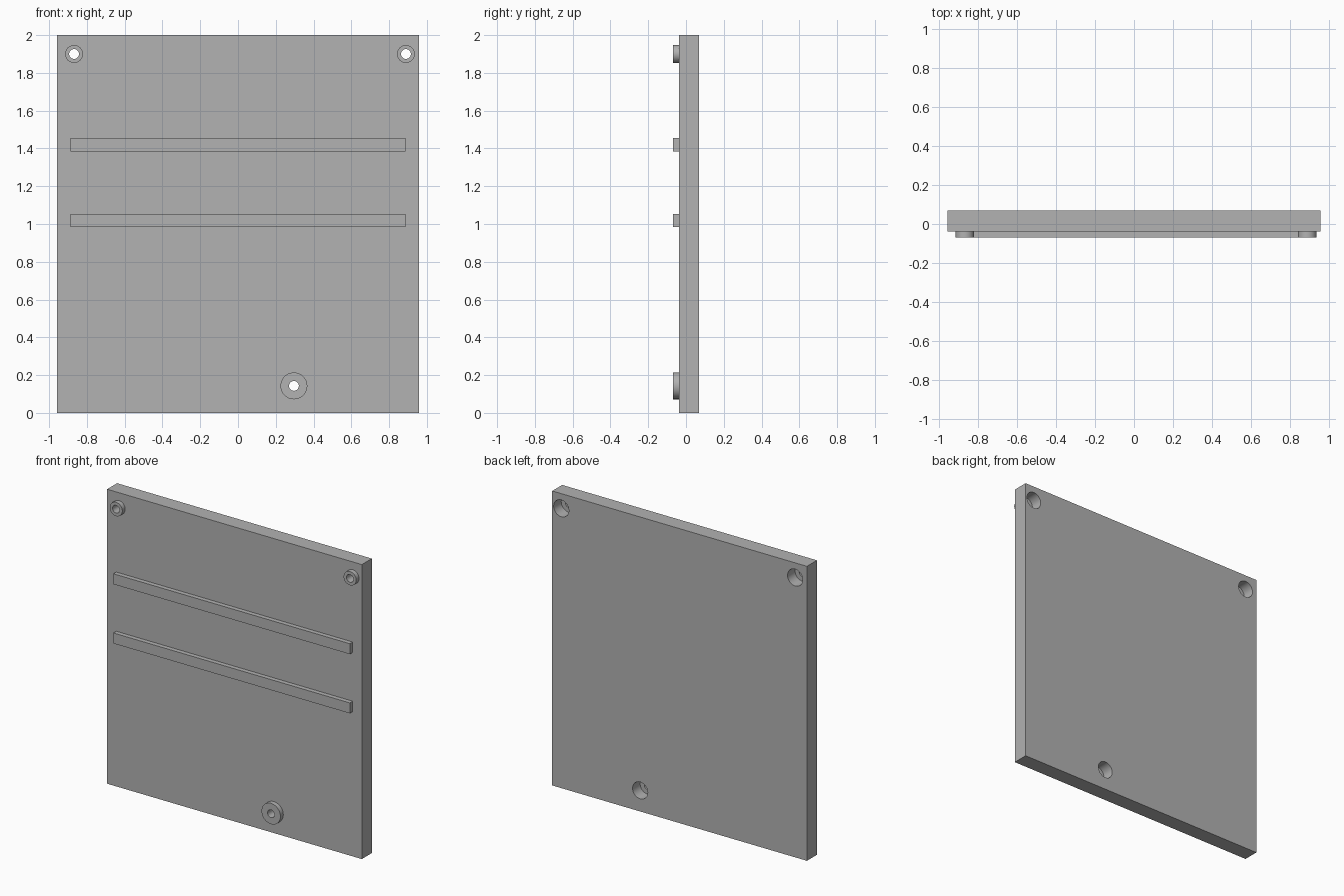
import bpy
from math import pi, radians

if "Cube" in bpy.data.objects:
    bpy.data.objects.remove(bpy.data.objects["Cube"])

grey = bpy.data.materials.new("plain grey")
grey.use_nodes = True
COLOUR = (0.445, 0.445, 0.445, 1)
grey.diffuse_color = COLOUR
grey.node_tree.nodes["Principled BSDF"].inputs["Base Color"].default_value = COLOUR

# Depths, from the outer face of the bosses to the back of the panel
FRONT, FACE, FLOOR, BACK = -0.069, -0.038, -0.012, 0.069
HALF_WIDTH = 0.957


def finish(name):
    obj = bpy.context.object
    obj.name = name
    obj.data.materials.append(grey)
    return obj


def box(name, x, y, z):
    """Box between the given (low, high) limits."""
    bpy.ops.mesh.primitive_cube_add(size=1, location=[sum(r) / 2 for r in (x, y, z)])
    obj = finish(name)
    obj.scale = [r[1] - r[0] for r in (x, y, z)]
    bpy.ops.object.transform_apply(location=False, rotation=False, scale=True)
    return obj


def disc(name, x, z, radius, y0, y1):
    """Cylinder along y."""
    bpy.ops.mesh.primitive_cylinder_add(
        vertices=48, radius=radius, depth=y1 - y0,
        location=(x, (y0 + y1) / 2, z), rotation=(pi / 2, 0, 0))
    return finish(name)


def cut(target, x, z, radius, y0, y1):
    """Drill a round hole in the target."""
    cutter = disc("hole_cutter", x, z, radius, y0, y1)
    cutter.hide_render = True
    mod = target.modifiers.new("hole", "BOOLEAN")
    mod.operation = "DIFFERENCE"
    mod.solver = "EXACT"
    mod.object = cutter
    bpy.ops.object.select_all(action="DESELECT")
    bpy.context.view_layer.objects.active = target
    target.select_set(True)
    bpy.ops.object.modifier_apply(modifier=mod.name)
    bpy.data.objects.remove(cutter)


def smooth(obj):
    bpy.ops.object.select_all(action="DESELECT")
    bpy.context.view_layer.objects.active = obj
    obj.select_set(True)
    bpy.ops.object.shade_smooth_by_angle(angle=radians(30))


# Main panel
panel = box("panel", (-HALF_WIDTH, HALF_WIDTH), (FACE, BACK), (0, 2))

# Raised horizontal rails
for name, z in (("upper_rail", 1.385), ("lower_rail", 0.983)):
    box(name, (-0.888, 0.888), (FRONT, FACE), (z, z + 0.071))

# Screw bosses, with a through hole and a wide recess from the back
for name, x, z, radius in (("upper_right_boss", -0.868, 1.9, 0.047),
                           ("upper_left_boss", 0.889, 1.9, 0.047),
                           ("lower_boss", 0.296, 0.143, 0.071)):
    boss = disc(name, x, z, radius, FRONT, FACE)
    cut(boss, x, z, 0.026, FRONT - 0.1, FACE + 0.1)
    smooth(boss)
    cut(panel, x, z, 0.057, FLOOR, BACK + 0.1)
    cut(panel, x, z, 0.026, FACE - 0.1, BACK + 0.1)
smooth(panel)
